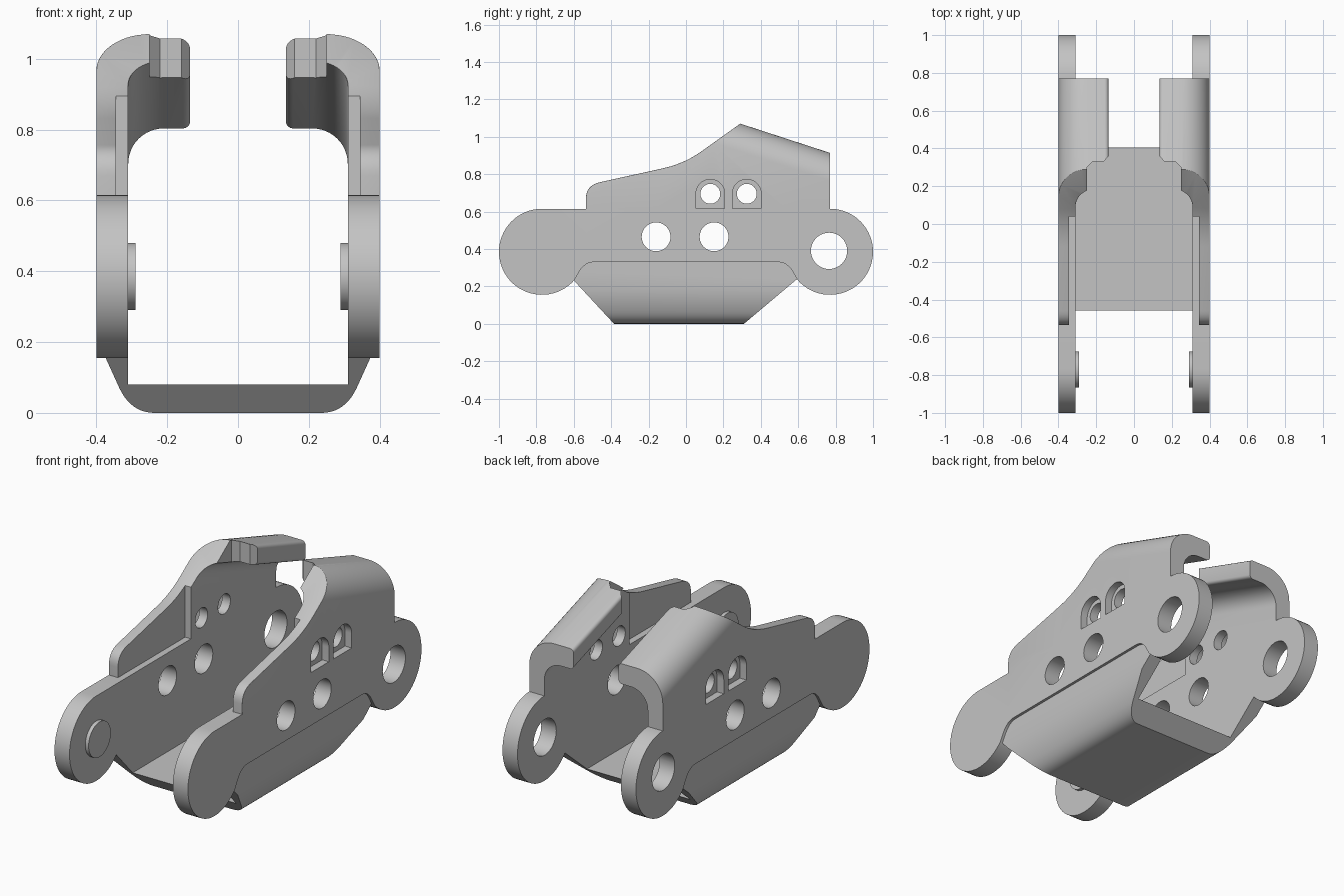
import bpy, bmesh
from math import radians, cos, sin
from mathutils import Vector

if "Cube" in bpy.data.objects:
    bpy.data.objects.remove(bpy.data.objects["Cube"])

# Single plain metal colour
steel = bpy.data.materials.new("steel_grey")
steel.use_nodes = True
GREY = (0.55, 0.55, 0.55, 1)
steel.diffuse_color = GREY
for node in steel.node_tree.nodes:
    if node.type == 'BSDF_PRINCIPLED':
        node.inputs["Base Color"].default_value = GREY


def arc(cx, cy, r, a0, a1, n=24):
    angles = [radians(a0 + (a1 - a0) * i / n) for i in range(n + 1)]
    return [(cx + r * cos(a), cy + r * sin(a)) for a in angles]


def curve(p, c, q, n=8):
    p, c, q = Vector(p), Vector(c), Vector(q)
    ts = [i / n for i in range(n + 1)]
    return [tuple(p * (1 - t) ** 2 + c * 2 * t * (1 - t) + q * t * t) for t in ts]


def prism(name, outline, axis, lo, hi, slope=0.0, pivot=0.0):
    """Extrude a 2D outline along an axis; slope shears z along y."""
    place = {'X': lambda u, v, w: (w, u, v),
             'Y': lambda u, v, w: (u, w, v - slope * (w - pivot)),
             'Z': lambda u, v, w: (u, v, w)}[axis]
    bm = bmesh.new()
    ends = [[bm.verts.new(place(u, v, w)) for u, v in outline] for w in (lo, hi)]
    bm.faces.new(ends[0])
    bm.faces.new(ends[1])
    n = len(outline)
    for i in range(n):
        j = (i + 1) % n
        bm.faces.new((ends[0][i], ends[0][j], ends[1][j], ends[1][i]))
    bmesh.ops.recalc_face_normals(bm, faces=bm.faces)
    mesh = bpy.data.meshes.new(name)
    bm.to_mesh(mesh)
    bm.free()
    mesh.materials.append(steel)
    obj = bpy.data.objects.new(name, mesh)
    bpy.context.collection.objects.link(obj)
    return obj


def activate(obj):
    bpy.ops.object.select_all(action='DESELECT')
    obj.select_set(True)
    bpy.context.view_layer.objects.active = obj


def boolean(obj, tool, operation):
    activate(obj)
    mod = obj.modifiers.new("cut", 'BOOLEAN')
    mod.operation, mod.solver, mod.object = operation, 'EXACT', tool
    bpy.ops.object.modifier_apply(modifier=mod.name)
    bpy.data.objects.remove(tool)


def finish(obj, mirrored=True):
    activate(obj)
    if mirrored:
        mod = obj.modifiers.new("mirror", 'MIRROR')
        bpy.ops.object.modifier_apply(modifier=mod.name)
    bpy.ops.object.shade_smooth_by_angle(angle=radians(30))


def round_top_edge(obj, size):
    """Round both rims of the upper outline ahead of the hook."""
    bm = bmesh.new()
    bm.from_mesh(obj.data)
    bmesh.ops.remove_doubles(bm, verts=bm.verts, dist=0.00005)
    bm.normal_update()

    def rim(f):
        n = f.normal
        return abs(n.x) < 0.05 and n.y < 0.2 and n.z > -0.5

    picked = []
    for e in bm.edges:
        mid = (e.verts[0].co + e.verts[1].co) / 2
        if (len(e.link_faces) == 2 and e.calc_face_angle(0) > radians(40)
                and any(rim(f) for f in e.link_faces)
                and mid.x > 0.27 and mid.y < 0.288 and mid.z > 0.45):
            picked.append(e)
    bmesh.ops.bevel(bm, geom=picked, offset=size, segments=4, profile=0.5,
                    affect='EDGES', clamp_overlap=True)
    bm.to_mesh(obj.data)
    bm.free()


INNER, OUTER = 0.31, 0.40
PIN_Y, PIN_Z, PIN_R = 0.77, 0.385, 0.23

# Upper flange: bent sheet with an inward hook, falling towards the back
sheet = ([(OUTER, -0.3)] + arc(0.25, 0.92, 0.15, 0, 90, 14)
         + arc(0.155, 1.05, 0.02, 90, 180, 4) + arc(0.155, 0.98, 0.02, 180, 270, 4)
         + arc(0.21, 0.86, 0.10, 90, 0, 12) + [(INNER, -0.3)])
side = prism("side_plates", sheet, 'Y', -0.7, 0.9, slope=0.326, pivot=0.29)
outline = ([(-0.535, 0.4)] + curve((-0.535, 0.67), (-0.535, 0.74), (-0.46, 0.757))
           + curve((-0.12, 0.832), (-0.01, 0.857), (0.08, 0.92))
           + [(0.43, 1.17), (0.77, 1.17), (0.77, 0.4)])
boolean(side, prism("outline", outline, 'X', 0.05, 0.6), 'INTERSECT')
round_top_edge(side, 0.02)

# Stepped tip of the hook
tip = [(0, 0), (0.25, 0), (0.25, 0.30), (0.22, 0.33), (0.16, 0.33), (0.135, 0.36), (0, 0.36)]
boolean(side, prism("tip_cut", tip, 'Z', 0.5, 1.3), 'DIFFERENCE')

# Thinned inner face of the front flange
recess = [(0.2, -0.6), (0.345, -0.6), (0.345, 0.04), (0.2, 0.04)]
boolean(side, prism("recess_cut", recess, 'Z', 0.615, 1.1), 'DIFFERENCE')

# Lower link bar with a round eye at each end
bar = (arc(-PIN_Y, PIN_Z, PIN_R, 90, 319, 40)
       + curve((-0.57, 0.28), (-0.54, 0.33), (-0.49, 0.33), 6)
       + curve((0.49, 0.33), (0.54, 0.33), (0.57, 0.28), 6)
       + arc(PIN_Y, PIN_Z, PIN_R, 221, 450, 40))
boolean(side, prism("link_bar", bar, 'X', INNER, OUTER), 'UNION')

# Arched pockets on the outer face, each with a through hole
for y in (0.13, 0.325):
    pocket = [(y - 0.077, 0.617), (y + 0.077, 0.617)] + arc(y, 0.695, 0.077, 0, 180)
    boolean(side, prism("pocket_cut", pocket, 'X', 0.36, 0.5), 'DIFFERENCE')

# Through holes: position along y, height, radius
holes = [(-0.16, 0.465, 0.077), (0.15, 0.465, 0.077), (0.765, 0.39, 0.097),
         (0.13, 0.695, 0.053), (0.325, 0.695, 0.053)]
for y, z, r in holes:
    ring = arc(y, z, r, 0, 360, 40)[:-1]
    boolean(side, prism("hole_cut", ring, 'X', 0.2, 0.6), 'DIFFERENCE')
finish(side)

# Round bosses on the inside of the front eyes
boss = prism("front_bosses", arc(-PIN_Y, PIN_Z, 0.095, 0, 360, 40)[:-1], 'X', 0.29, INNER)
finish(boss)

# Tray joining both sides, with rounded lower corners and sloping ends
half = [(0.385, 0.4), (0.385, 0.18)] + curve((0.335, 0.07), (0.302, 0), (0.235, 0), 10)
inside = [(-INNER, 0.4), (-INNER, 0.08), (INNER, 0.08), (INNER, 0.4)]
channel = half + [(-x, z) for x, z in reversed(half)] + inside
tray = prism("tray", channel, 'Y', -0.8, 0.8)
ends = ([(-0.385, -0.1), (-0.385, 0), (-0.6, 0.232)]
        + curve((-0.57, 0.28), (-0.54, 0.33), (-0.49, 0.33), 6)
        + curve((0.49, 0.33), (0.54, 0.33), (0.57, 0.28), 6)
        + [(0.595, 0.24), (0.31, 0), (0.31, -0.1)])
boolean(tray, prism("tray_ends", ends, 'X', -0.7, 0.7), 'INTERSECT')
finish(tray, mirrored=False)
